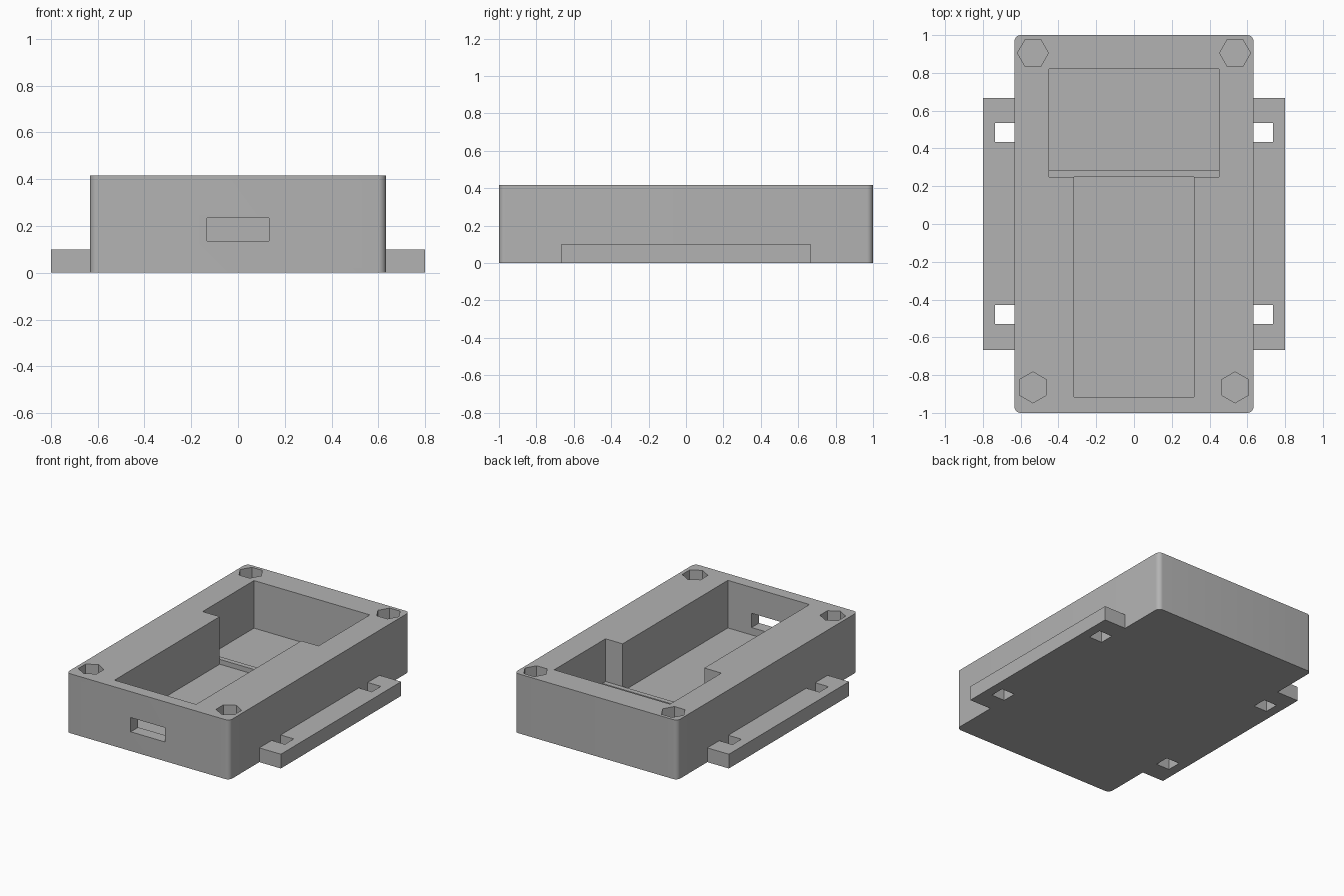
import bpy
import bmesh
from math import cos, sin, radians, tau

cube = bpy.data.objects.get("Cube")
if cube:
    bpy.data.objects.remove(cube, do_unlink=True)

grey = bpy.data.materials.new("plain grey")
grey.use_nodes = True
grey.diffuse_color = (0.45, 0.45, 0.45, 1)
grey.node_tree.nodes["Principled BSDF"].inputs["Base Color"].default_value = grey.diffuse_color


def prism(name, outline, z0, z1):
    """Extrude a counter-clockwise outline from z0 to z1."""
    bm = bmesh.new()
    face = bm.faces.new([bm.verts.new((x, y, z0)) for x, y in outline])
    top = bmesh.ops.extrude_face_region(bm, geom=[face])["geom"]
    moved = [v for v in top if isinstance(v, bmesh.types.BMVert)]
    bmesh.ops.translate(bm, verts=moved, vec=(0, 0, z1 - z0))
    bmesh.ops.recalc_face_normals(bm, faces=bm.faces)
    mesh = bpy.data.meshes.new(name)
    bm.to_mesh(mesh)
    bm.free()
    mesh.materials.append(grey)
    obj = bpy.data.objects.new(name, mesh)
    bpy.context.collection.objects.link(obj)
    return obj


def rect(x0, x1, y0, y1):
    return [(x0, y0), (x1, y0), (x1, y1), (x0, y1)]


def rounded(hx, hy, r, steps=8):
    pts = []
    for i, (sx, sy) in enumerate([(1, 1), (-1, 1), (-1, -1), (1, -1)]):
        for k in range(steps + 1):
            a = radians(90 * (i + k / steps))
            pts.append((sx * (hx - r) + r * cos(a), sy * (hy - r) + r * sin(a)))
    return pts


def hexagon(cx, cy, r, turn):
    return [(cx + r * cos(tau * k / 6 + turn), cy + r * sin(tau * k / 6 + turn)) for k in range(6)]


WIDTH, HEIGHT, FLOOR = 0.633, 0.417, 0.083

# Case block with rounded upright corners
case = prism("case_body", rounded(WIDTH, 1, 0.033), 0, HEIGHT)

# T-shaped pocket and the port through the front wall
pocket = [(-0.317, -0.917), (0.317, -0.917), (0.317, 0.25), (0.45, 0.25),
          (0.45, 0.82), (-0.45, 0.82), (-0.45, 0.25), (-0.317, 0.25)]
cutters = [prism("pocket_cutter", pocket, FLOOR, 0.5),
           prism("port_cutter", rect(-0.133, 0.133, -1.1, -0.85), 0.135, 0.235)]

# Hexagonal nut recesses in the four corners
for side in (-1, 1):
    for y, turn in ((0.905, 0), (-0.865, tau / 12)):
        cutters.append(prism("nut_cutter", hexagon(side * 0.535, y, 0.082, turn), HEIGHT - 0.1, 0.5))

for cutter in cutters:
    cutter.hide_render = True
    mod = case.modifiers.new("cut", "BOOLEAN")
    mod.operation = "DIFFERENCE"
    mod.solver = "EXACT"
    mod.object = cutter
bpy.context.view_layer.objects.active = case
case.select_set(True)
for mod in list(case.modifiers):
    bpy.ops.object.modifier_apply(modifier=mod.name)
for cutter in cutters:
    bpy.data.objects.remove(cutter, do_unlink=True)
bpy.ops.object.select_all(action="DESELECT")
case.select_set(True)
bpy.ops.object.shade_smooth_by_angle(angle=radians(30))

# Low ridge across the pocket floor
prism("floor_ridge", rect(-0.45, 0.45, 0.25, 0.285), FLOOR - 0.01, FLOOR + 0.034)

# Side flanges with strap slots open against the case
for side, label in ((1, "left"), (-1, "right")):
    a, b, c = WIDTH, 0.735, 0.8
    outline = [(a, -0.667), (c, -0.667), (c, 0.667), (a, 0.667)]
    for y in (0.535, -0.43):
        outline += [(a, y), (b, y), (b, y - 0.1), (a, y - 0.1)]
    prism(label + "_flange", [(side * x, y) for x, y in outline], 0, 0.1)
